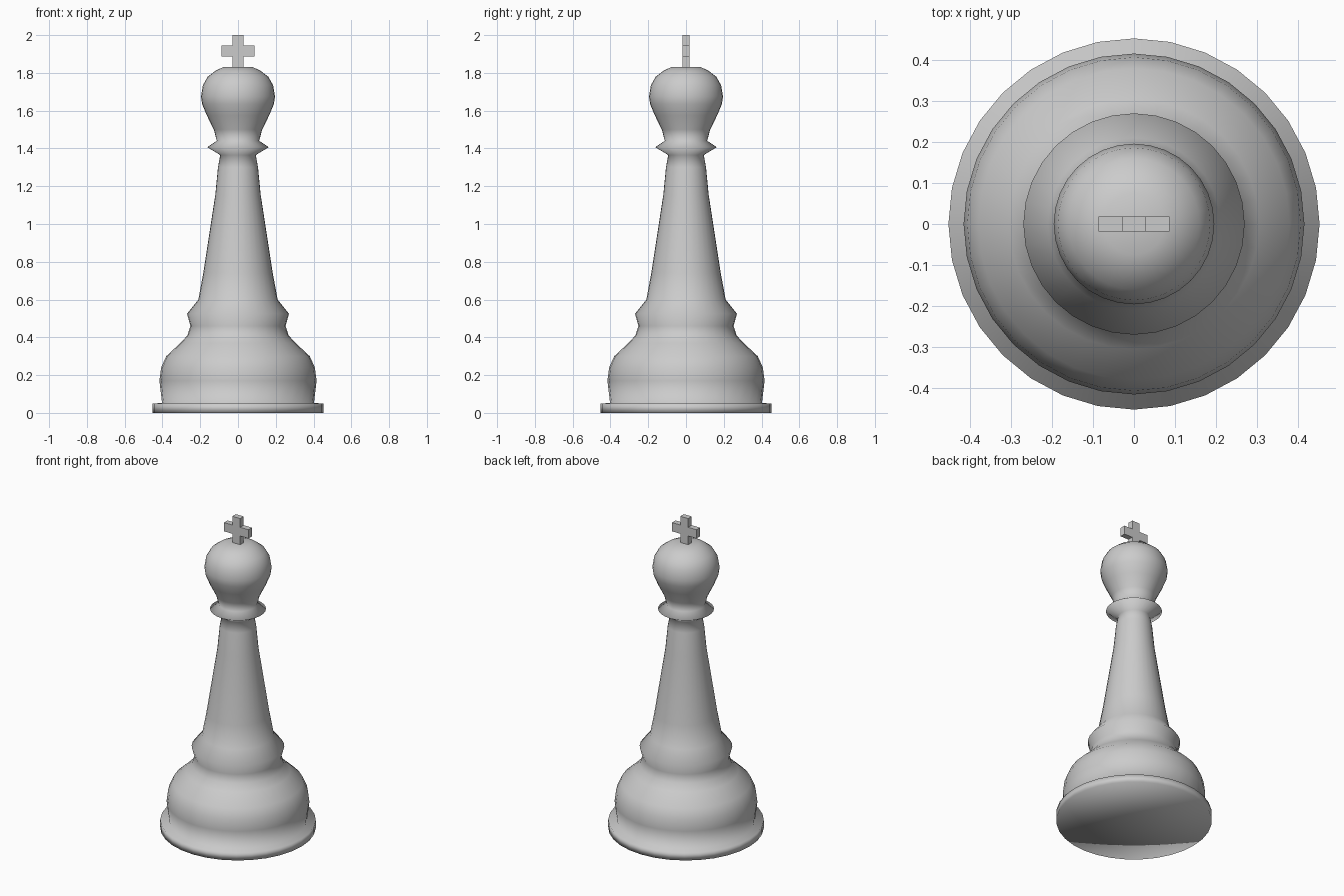
import bpy, bmesh
from math import sin, cos, pi

if "Cube" in bpy.data.objects:
    bpy.data.objects.remove(bpy.data.objects["Cube"])

SIDES = 32


def finish(bm, name, smooth):
    bmesh.ops.recalc_face_normals(bm, faces=bm.faces[:])
    mesh = bpy.data.meshes.new(name)
    bm.to_mesh(mesh)
    bm.free()
    for p in mesh.polygons:
        p.use_smooth = smooth
    obj = bpy.data.objects.new(name, mesh)
    bpy.context.collection.objects.link(obj)
    return obj


def lathe(name, profile):
    """Spin (radius, z) points around z and close both ends with a fan."""
    bm = bmesh.new()
    rings = [[bm.verts.new((r * cos(2 * pi * i / SIDES), r * sin(2 * pi * i / SIDES), z))
              for i in range(SIDES)] for r, z in profile]
    bottom = bm.verts.new((0, 0, profile[0][1]))
    top = bm.verts.new((0, 0, profile[-1][1]))
    for i in range(SIDES):
        j = (i + 1) % SIDES
        for a, b in zip(rings, rings[1:]):
            bm.faces.new((a[i], a[j], b[j], b[i]))
        bm.faces.new((bottom, rings[0][j], rings[0][i]))
        bm.faces.new((top, rings[-1][i], rings[-1][j]))
    return finish(bm, name, True)


# Turned body: foot, bulging base, tapered stem, collar and round head
lathe("turned_body", [
    (0.453, 0.0), (0.453, 0.05), (0.402, 0.052),
    (0.416, 0.17), (0.407, 0.24), (0.38, 0.30), (0.305, 0.37), (0.268, 0.41),
    (0.252, 0.46), (0.27, 0.525), (0.21, 0.60),
    (0.184, 0.74), (0.12, 1.155), (0.106, 1.30), (0.094, 1.365),
    (0.163, 1.407), (0.112, 1.44),
    (0.128, 1.50), (0.165, 1.575), (0.19, 1.635), (0.196, 1.675),
    (0.186, 1.735), (0.16, 1.78), (0.118, 1.812), (0.075, 1.832),
])

# Cross finial: half outline mirrored, then extruded through its thickness
w, arm, t = 0.028, 0.087, 0.018
half = [(w, 1.825), (w, 1.888), (arm, 1.888), (arm, 1.944), (w, 1.944), (w, 2.0)]
outline = half + [(-x, z) for x, z in reversed(half)]
bm = bmesh.new()
face = bm.faces.new([bm.verts.new((x, -t, z)) for x, z in outline])
ext = bmesh.ops.extrude_face_region(bm, geom=[face], use_keep_orig=True)
bmesh.ops.translate(bm, vec=(0, 2 * t, 0),
                    verts=[g for g in ext["geom"] if isinstance(g, bmesh.types.BMVert)])
finish(bm, "cross_finial", False)
